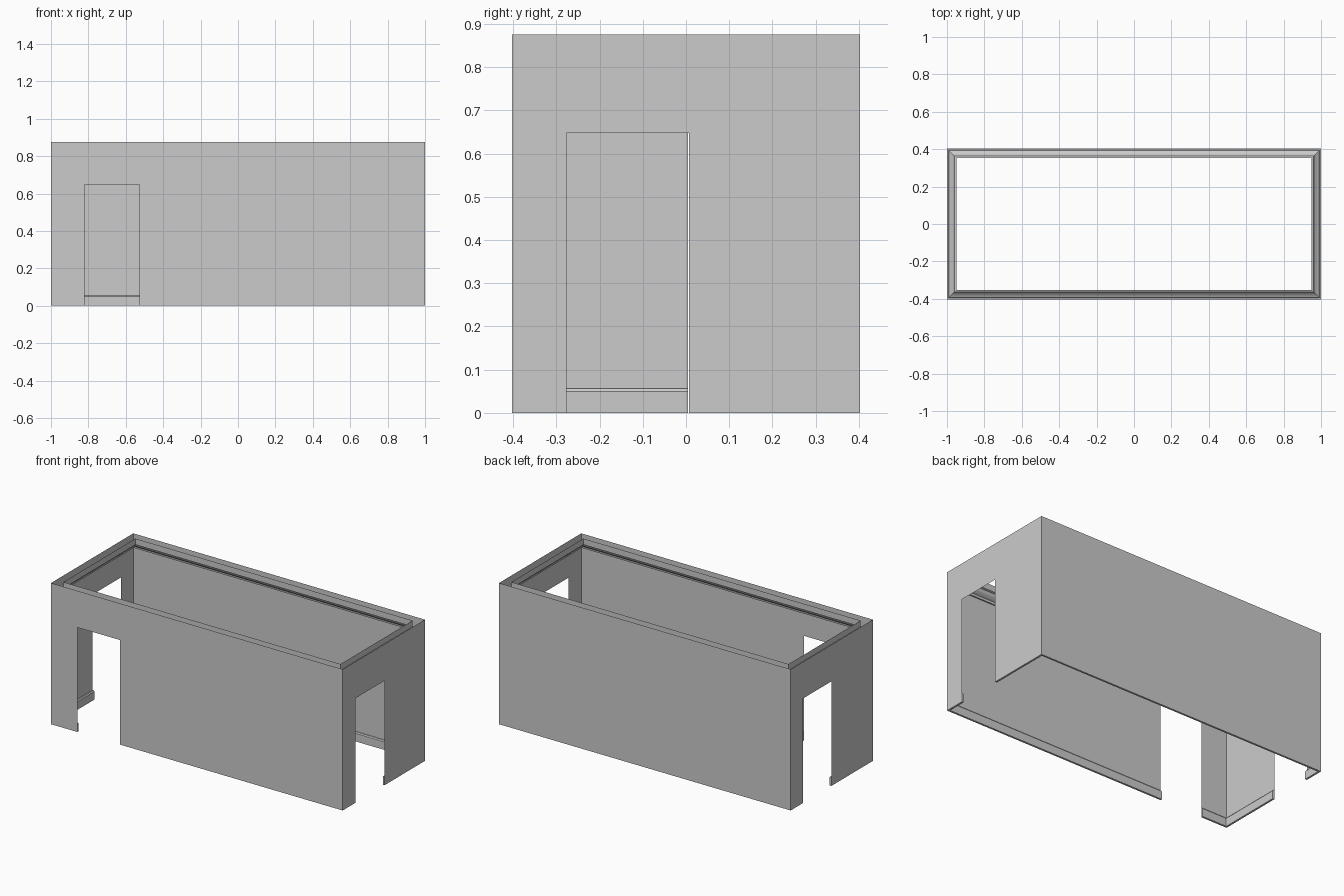
import bpy
import bmesh
from mathutils import Vector

cube = bpy.data.objects.get("Cube")
if cube:
    bpy.data.objects.remove(cube, do_unlink=True)

HX, HY, TOP = 1.0, 0.403, 0.875
DOOR_TOP = 0.648

# One plain grey for the whole room
grey = bpy.data.materials.new("plain grey")
grey.use_nodes = True
colour = (0.6, 0.6, 0.6, 1)
grey.diffuse_color = colour
grey.node_tree.nodes["Principled BSDF"].inputs["Base Color"].default_value = colour

# Each side: start corner, direction along the wall, inward direction, length, door span
SIDES = {
    "front": ((-HX, -HY), (1, 0), (0, 1), 2 * HX, (0.18, 0.473)),
    "left": ((HX, -HY), (0, 1), (-1, 0), 2 * HY, (0.126, 0.41)),
    "back": ((HX, HY), (-1, 0), (0, -1), 2 * HX, None),
    "right": ((-HX, HY), (0, -1), (1, 0), 2 * HY, (0.12, 0.398)),
}

# Moulding profiles: distance in from the wall, height
SKIRTING = [(0, 0), (0.012, 0), (0.012, 0.05), (0.007, 0.056), (0, 0.056)]
CROWN = [(0, 0.79), (0.008, 0.79), (0.01, 0.803), (0.02, 0.808), (0.032, 0.818),
         (0.04, 0.833), (0.05, 0.837), (0.05, TOP)]


def placer(side):
    start, along, inward = (Vector(v) for v in SIDES[side][:3])

    def place(u, inset, z):
        p = start + along * u + inward * inset
        return (p.x, p.y, z)
    return place


def finish(bm, name):
    bmesh.ops.remove_doubles(bm, verts=bm.verts, dist=0.0001)
    mesh = bpy.data.meshes.new(name)
    bm.to_mesh(mesh)
    bm.free()
    mesh.materials.append(grey)
    obj = bpy.data.objects.new(name, mesh)
    bpy.context.collection.objects.link(obj)


def add_face(bm, points):
    bm.faces.new([bm.verts.new(p) for p in points])


def add_run(bm, side, profile, u0, u1, mitre0, mitre1):
    """Run a profile along a wall, mitred at room corners, capped at doorways."""
    place = placer(side)
    a = [place(u0 + d * mitre0, d, z) for d, z in profile]
    b = [place(u1 - d * mitre1, d, z) for d, z in profile]
    for i in range(len(profile) - 1):
        add_face(bm, (a[i], b[i], b[i + 1], a[i + 1]))
    if not mitre0:
        add_face(bm, a)
    if not mitre1:
        add_face(bm, b[::-1])


# Thin walls, each a single outline with its doorway notched out
for side, (_, _, _, length, door) in SIDES.items():
    place = placer(side)
    outline = [(0, 0)]
    if door:
        outline += [(door[0], 0), (door[0], DOOR_TOP), (door[1], DOOR_TOP), (door[1], 0)]
    outline += [(length, 0), (length, TOP), (0, TOP)]
    bm = bmesh.new()
    add_face(bm, [place(u, 0, z) for u, z in outline])
    finish(bm, side + "_wall")

# Skirting board, broken at the doorways
bm = bmesh.new()
for side, (_, _, _, length, door) in SIDES.items():
    if door:
        add_run(bm, side, SKIRTING, 0, door[0], True, False)
        add_run(bm, side, SKIRTING, door[1], length, False, True)
    else:
        add_run(bm, side, SKIRTING, 0, length, True, True)
finish(bm, "skirting_board")

# Crown moulding, an open sheet around the top
bm = bmesh.new()
for side in SIDES:
    add_run(bm, side, CROWN, 0, SIDES[side][3], True, True)
finish(bm, "crown_moulding")
